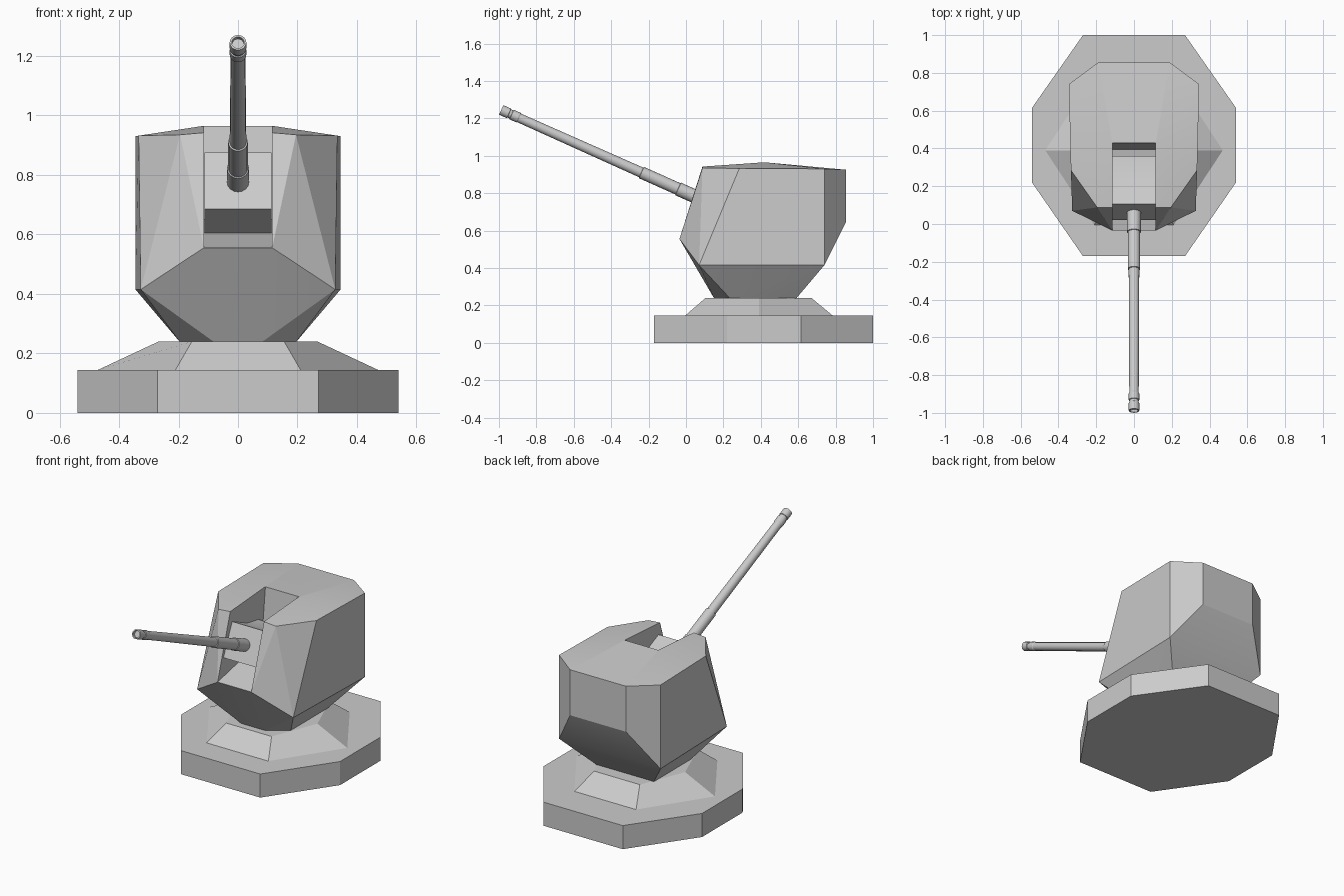
import bpy, bmesh, math
from mathutils import Vector

if "Cube" in bpy.data.objects:
    bpy.data.objects.remove(bpy.data.objects["Cube"])

grey = bpy.data.materials.new("light_grey")
grey.use_nodes = True
grey.diffuse_color = (0.6, 0.6, 0.6, 1)
grey.node_tree.nodes["Principled BSDF"].inputs["Base Color"].default_value = (0.6, 0.6, 0.6, 1)


def make_object(name, bm):
    bmesh.ops.recalc_face_normals(bm, faces=bm.faces)
    mesh = bpy.data.meshes.new(name)
    bm.to_mesh(mesh)
    bm.free()
    mesh.materials.append(grey)
    obj = bpy.data.objects.new(name, mesh)
    bpy.context.collection.objects.link(obj)
    return obj


def smooth(obj, angle=30):
    bpy.ops.object.select_all(action='DESELECT')
    obj.select_set(True)
    bpy.context.view_layer.objects.active = obj
    bpy.ops.object.shade_smooth_by_angle(angle=math.radians(angle))


def loft(name, rings):
    """Skin a list of equal-length point rings and cap both ends."""
    bm = bmesh.new()
    loops = [[bm.verts.new(p) for p in ring] for ring in rings]
    count = len(loops[0])
    for a, b in zip(loops, loops[1:]):
        for i in range(count):
            j = (i + 1) % count
            bm.faces.new((a[i], a[j], b[j], b[i]))
    bm.faces.new(loops[0])
    bm.faces.new(loops[-1])
    return make_object(name, bm)


def mirrored_ring(half, z):
    """Closed outline from its +x half, listed front to back."""
    return [(x, y, z) for x, y in half] + [(-x, y, z) for x, y in reversed(half)]


def side_prism(name, profile, half_width):
    """Extrude a (y, z) profile across x."""
    return loft(name, [[(x, y, z) for y, z in profile] for x in (-half_width, half_width)])


# Octagonal base slab
slab = [(0.27, -0.17), (0.54, 0.22), (0.54, 0.615), (0.27, 1.0)]
smooth(loft("base_slab", [mirrored_ring(slab, 0), mirrored_ring(slab, 0.145)]))

# Tapered six-sided collar
collar_low = [(0.21, -0.005), (0.47, 0.39), (0.21, 0.785)]
collar_top = [(0.155, 0.105), (0.267, 0.39), (0.155, 0.67)]
smooth(loft("collar", [mirrored_ring(collar_low, 0.145), mirrored_ring(collar_top, 0.24)]))

# Faceted turret housing, from its corner points on one side
corners = [
    (0.08, 0.15, 0.238), (0.195, 0.235, 0.238), (0.195, 0.59, 0.238),    # foot
    (0.327, 0.07, 0.415), (0.336, 0.285, 0.415), (0.345, 0.74, 0.415),   # waist
    (0.115, -0.035, 0.555), (0.19, 0.855, 0.645),                        # nose, back edge
    (0.115, 0.088, 0.942), (0.195, 0.088, 0.935), (0.334, 0.285, 0.932), # roof rim
    (0.345, 0.74, 0.93), (0.19, 0.855, 0.925), (0.115, 0.42, 0.965),
]
bm = bmesh.new()
for x, y, z in corners:
    for side in (1, -1):
        bm.verts.new((side * x, y, z))
bmesh.ops.convex_hull(bm, input=bm.verts)
bmesh.ops.dissolve_limit(bm, angle_limit=math.radians(2), verts=bm.verts, edges=bm.edges)
turret = make_object("turret_housing", bm)

# Gun slot cut through the front and roof
slot = side_prism("slot_cutter", [(-0.2, 0.52), (0.2, 0.607), (0.395, 0.65),
                                  (0.43, 0.965), (0.43, 1.1), (-0.2, 1.1)], 0.1145)
slot.hide_render = True
cut = turret.modifiers.new("gun_slot", 'BOOLEAN')
cut.operation = 'DIFFERENCE'
cut.solver = 'EXACT'
cut.object = slot
bpy.context.view_layer.objects.active = turret
bpy.ops.object.modifier_apply(modifier=cut.name)
bpy.data.objects.remove(slot)
smooth(turret, 15)

# Tilted mantlet block in the slot
smooth(side_prism("mantlet", [(0.02, 0.685), (0.105, 0.875), (0.25, 0.81),
                              (0.36, 0.79), (0.36, 0.63), (0.19, 0.602)], 0.113))

# Stepped gun barrel: (distance from muzzle, radius)
muzzle, root = Vector((0, -0.988, 1.245)), Vector((0, 0.08, 0.768))
axis = (root - muzzle).normalized()
side = Vector((1, 0, 0))
up = axis.cross(side)
steps = [(0.015, 0.02), (0, 0.021), (0, 0.028), (0.045, 0.028), (0.047, 0.024),
         (0.06, 0.024), (0.062, 0.028), (0.1, 0.028), (0.105, 0.025),
         (0.82, 0.028), (0.822, 0.033), (1.035, 0.033), (1.037, 0.037),
         ((root - muzzle).length, 0.037)]
SIDES = 16
angles = [math.tau * i / SIDES for i in range(SIDES)]
barrel = loft("gun_barrel", [[muzzle + axis * d + (side * math.cos(a) + up * math.sin(a)) * r
                              for a in angles] for d, r in steps])
smooth(barrel)
